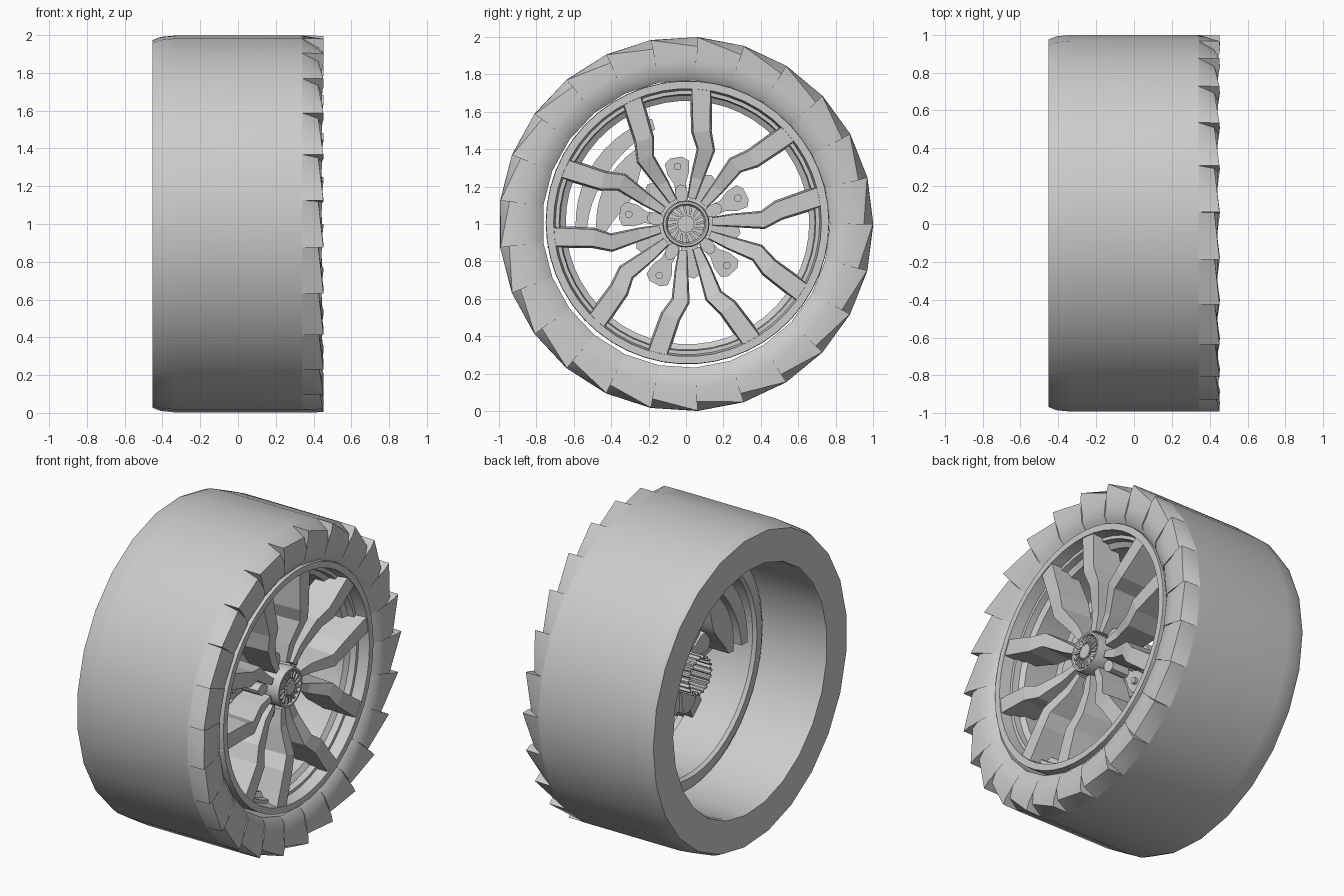
import bpy, bmesh
from math import cos, sin, pi, radians
from mathutils import Vector

cube = bpy.data.objects.get("Cube")
if cube:
    bpy.data.objects.remove(cube, do_unlink=True)

grey = bpy.data.materials.new("plain grey")
grey.use_nodes = True
COLOR = (0.6, 0.6, 0.6, 1)
grey.diffuse_color = COLOR
grey.node_tree.nodes["Principled BSDF"].inputs["Base Color"].default_value = COLOR


def polar(x, r, a):
    """Point at radius r and angle a (degrees) around the axle."""
    return Vector((x, r * cos(radians(a)), 1 + r * sin(radians(a))))


def finish(name, bm, smooth=None):
    bmesh.ops.recalc_face_normals(bm, faces=bm.faces)
    mesh = bpy.data.meshes.new(name)
    bm.to_mesh(mesh)
    bm.free()
    mesh.materials.append(grey)
    ob = bpy.data.objects.new(name, mesh)
    bpy.context.collection.objects.link(ob)
    if smooth:
        bpy.ops.object.select_all(action='DESELECT')
        ob.select_set(True)
        bpy.context.view_layer.objects.active = ob
        bpy.ops.object.shade_smooth_by_angle(angle=radians(smooth))
    return ob


def skin(bm, rings, loop=False, caps=False):
    """Bridge a list of closed vertex rings."""
    vs = [[bm.verts.new(p) for p in ring] for ring in rings]
    n = len(vs[0])
    pairs = list(zip(vs, vs[1:])) + ([(vs[-1], vs[0])] if loop else [])
    for a, b in pairs:
        for i in range(n):
            j = (i + 1) % n
            bm.faces.new((a[i], a[j], b[j], b[i]))
    if caps:
        bm.faces.new(vs[0])
        bm.faces.new(vs[-1])


def lathe(name, profile, n, closed=True, smooth=35):
    bm = bmesh.new()
    rings = [[polar(x, r, 360 * i / n) for i in range(n)] for x, r in profile]
    skin(bm, rings, loop=closed, caps=not closed)
    return finish(name, bm, smooth)


def prism(bm, outline, x0, x1):
    """Extrude (radius, angle) points along the axle."""
    skin(bm, [[polar(x, r, a) for r, a in outline] for x in (x0, x1)], caps=True)


# Tyre shell: tread, flat back wall and open inner tunnel
SEG = 25
STEP = 360 / SEG
bm = bmesh.new()
skin(bm, [[polar(x, r, i * STEP) for i in range(SEG)] for x, r in
          ((0.34, 1), (-0.33, 1), (-0.41, 0.992), (-0.452, 0.975),
           (-0.452, 0.775), (-0.43, 0.768), (0.40, 0.768))])
finish("tyre_body", bm, 35)

# Saw-tooth sidewall blades: tread wedge, sloping flank and the step to the next blade
START = [(0.34, 1), (0.425, 0.95), (0.445, 0.88), (0.435, 0.81), (0.40, 0.768)]
END = [(0.452, 0.998), (0.454, 0.945), (0.435, 0.87), (0.43, 0.81), (0.40, 0.768)]
bm = bmesh.new()
for k in range(SEG):
    a = [bm.verts.new(polar(x, r, k * STEP)) for x, r in START]
    b = [bm.verts.new(polar(x, r, (k + 1) * STEP)) for x, r in END]
    shoulder = bm.verts.new(polar(0.34, 1, (k + 1) * STEP))
    bm.faces.new((a[0], shoulder, b[0]))
    bm.faces.new((a[0], b[0], a[1]))
    bm.faces.new((a[1], b[0], b[1]))
    for i in (1, 2, 3):
        bm.faces.new((a[i], b[i], b[i + 1], a[i + 1]))
    lower = [bm.verts.new(polar(x, r, (k + 1) * STEP)) for x, r in START[1:4]]
    bm.faces.new([shoulder] + b + lower[::-1])
bmesh.ops.remove_doubles(bm, verts=bm.verts, dist=0.0001)
finish("sidewall_blades", bm, 40)

# Rim ring with front groove and inner step, seated a little loosely in the tyre
rim = lathe("rim", [(0.36, 0.757), (0.42, 0.755), (0.42, 0.715), (0.35, 0.705), (0.35, 0.685),
                    (0.31, 0.68), (0.29, 0.65), (-0.02, 0.65), (-0.04, 0.665), (-0.04, 0.715),
                    (-0.02, 0.75)], 50)
rim.location = (0, 0.008, 0.008)

# Five pairs of bent spokes
PAIR = [98.5 + 72 * k for k in range(5)]
# radius, angle from pair centre, front x, back x, half width
PATH = [(0.74, 14.8, 0.415, 0.25, 0.055), (0.50, 18, 0.41, 0.20, 0.05),
        (0.41, 23.5, 0.39, 0.18, 0.045), (0.25, 22, 0.34, 0.16, 0.033),
        (0.14, 21, 0.33, 0.16, 0.022)]
bm = bmesh.new()
for c in PAIR:
    for side in (-1, 1):
        mids = [polar(0, r, c + side * a) for r, a, *_ in PATH]
        rings = []
        for i, (r, a, front, back, w) in enumerate(PATH):
            along = mids[min(i + 1, len(mids) - 1)] - mids[max(i - 1, 0)]
            across = Vector((0, -along.z, along.y)).normalized() * w
            rings.append([mids[i] + s * across + Vector((x, 0, 0)) for s, x in
                          ((-0.9, front), (0.9, front), (1.1, back), (-1.1, back))])
        skin(bm, rings, caps=True)
finish("spokes", bm)

# Hub lugs with bolts, rounded pegs, and recessed webs between them
lugs, bolts, pegs, webs = (bmesh.new() for _ in range(4))
for c in PAIR:
    prism(lugs, [(0.1, c - 18), (0.22, c - 8), (0.28, c - 12), (0.34, c - 11), (0.36, c - 5),
                 (0.36, c + 5), (0.34, c + 11), (0.28, c + 12), (0.22, c + 8), (0.1, c + 18)],
          0.08, 0.17)
    prism(webs, [(0.1, c - 60), (0.27, c - 50), (0.295, c - 36), (0.27, c - 22), (0.1, c - 12)],
          0.06, 0.13)
    for bm, mid, size, x0, x1 in ((bolts, 0.31, 0.02, 0.17, 0.19), (pegs, 0.165, 0.034, 0.15, 0.29)):
        stretch = 1.4 if bm is pegs else 1
        out = polar(0, 1, c) - polar(0, 0, c)
        side = Vector((0, -out.z, out.y))
        ring = [polar(0, mid, c) + size * (out * cos(t) * stretch + side * sin(t))
                for t in (pi * i / 6 for i in range(12))]
        skin(bm, [[p + Vector((x, 0, 0)) for p in ring] for x in (x0, x1)], caps=True)
for name, bm in (("hub_lugs", lugs), ("lug_bolts", bolts), ("hub_pegs", pegs), ("hub_webs", webs)):
    finish(name, bm, 40)

# Hollow splined hub shaft
bm = bmesh.new()
skin(bm, [[polar(x, r if i % 4 < 2 else r - 0.014, i * 4.5) for i in range(80)]
          for x, r in ((-0.1, 0.122), (0.2, 0.122), (0.2, 0.114), (-0.1, 0.114))], loop=True)
finish("hub_shaft", bm)

# Centre cap with raised rim, radial blades and button
lathe("centre_cap", [(0.15, 0.115), (0.35, 0.125), (0.37, 0.12), (0.37, 0.108),
                     (0.355, 0.1), (0.36, 0.04)], 32, closed=False)
bm = bmesh.new()
for k in range(16):
    a = k * 22.5
    prism(bm, [(0.055, a - 6), (0.098, a + 2), (0.098, a + 11), (0.055, a + 5)], 0.35, 0.368)
prism(bm, [(0.05 if i % 2 else 0.042, i * 11.25) for i in range(32)], 0.35, 0.372)
finish("cap_blades", bm)


# Brake caliper made of two overlapping curved blocks
def crescent(name, a0, a1, r_out, r_in, bulge, x0, x1, n=10):
    bm = bmesh.new()
    arc = [(i / n, a0 + (a1 - a0) * i / n) for i in range(n + 1)]
    outline = [(r_out, a) for t, a in arc]
    outline += [(r_in - bulge * sin(pi * t), a) for t, a in reversed(arc)]
    prism(bm, outline, x0, x1)
    return finish(name, bm, 30)


crescent("caliper_outer", 108, 183, 0.59, 0.53, 0.03, -0.02, 0.12)
crescent("caliper_inner", 119, 186, 0.48, 0.43, 0.11, 0.0, 0.16)
